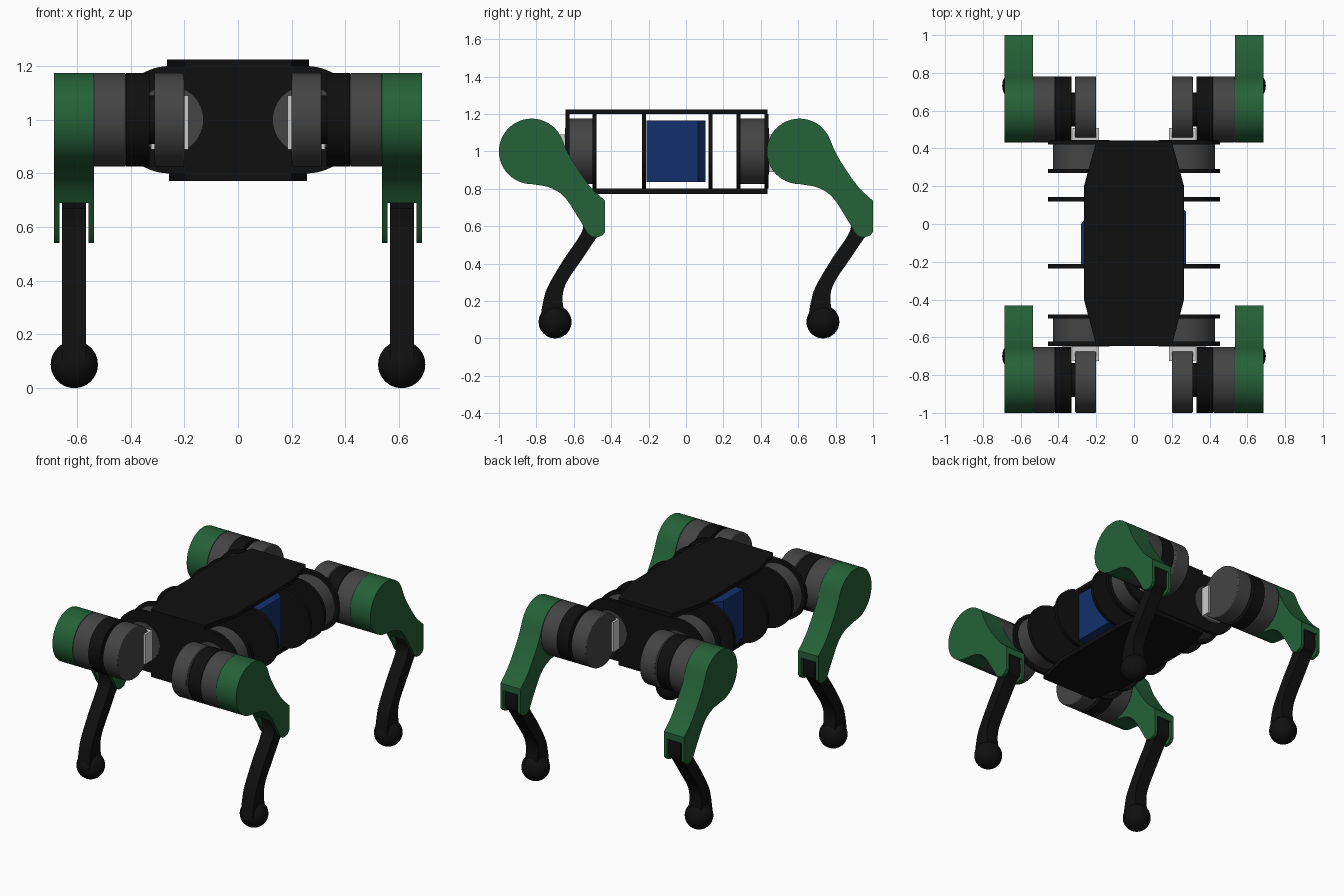
import bpy, bmesh, math
from mathutils import Vector

cube = bpy.data.objects.get("Cube")
if cube:
    bpy.data.objects.remove(cube, do_unlink=True)


def material(name, rgb):
    m = bpy.data.materials.new(name)
    m.use_nodes = True
    m.diffuse_color = (*rgb, 1)
    m.node_tree.nodes["Principled BSDF"].inputs["Base Color"].default_value = (*rgb, 1)
    return m


BLACK = material("black", (0.005, 0.005, 0.005))
GRAY = material("dark gray", (0.058, 0.058, 0.058))
GREEN = material("green", (0.018, 0.12, 0.04))
BLUE = material("blue", (0.006, 0.03, 0.15))
SILVER = material("light gray", (0.6, 0.6, 0.6))


def finish(name, bm, mat, smooth=True):
    bmesh.ops.recalc_face_normals(bm, faces=bm.faces)
    mesh = bpy.data.meshes.new(name)
    bm.to_mesh(mesh)
    bm.free()
    mesh.materials.append(mat)
    ob = bpy.data.objects.new(name, mesh)
    bpy.context.collection.objects.link(ob)
    if smooth:
        bpy.ops.object.select_all(action='DESELECT')
        ob.select_set(True)
        bpy.context.view_layer.objects.active = ob
        bpy.ops.object.shade_smooth_by_angle(angle=math.radians(30))
    return ob


def prism(name, points, axis, a, b, mat, cut_below=None):
    """Extrude a 2D outline along an axis from a to b."""
    place = {'x': lambda u, v: (a, u, v), 'y': lambda u, v: (u, a, v),
             'z': lambda u, v: (u, v, a)}[axis]
    bm = bmesh.new()
    face = bm.faces.new([bm.verts.new(place(u, v)) for u, v in points])
    new = bmesh.ops.extrude_face_region(bm, geom=[face])["geom"]
    step = Vector([(b - a) * (k == axis) for k in "xyz"])
    bmesh.ops.translate(bm, vec=step, verts=[g for g in new if isinstance(g, bmesh.types.BMVert)])
    if cut_below is not None:
        cut = bmesh.ops.bisect_plane(bm, geom=bm.verts[:] + bm.edges[:] + bm.faces[:],
                                     plane_co=(0, 0, cut_below), plane_no=(0, 0, 1), clear_inner=True)
        edges = [g for g in cut["geom_cut"] if isinstance(g, bmesh.types.BMEdge)]
        bmesh.ops.holes_fill(bm, edges=edges)
    return finish(name, bm, mat)


def arc(cu, cv, r, start, end, n=32):
    angles = [math.radians(start + (end - start) * i / n) for i in range(n + 1)]
    return [(cu + r * math.cos(t), cv + r * math.sin(t)) for t in angles]


def disc(name, cu, cv, r, axis, a, b, mat):
    return prism(name, arc(cu, cv, r, 0, 360, 48)[:-1], axis, a, b, mat)


def box(name, x, y, z, mat):
    return prism(name, [(x[0], y[0]), (x[1], y[0]), (x[1], y[1]), (x[0], y[1])], 'z', *z, mat)


def smooth_path(points, n=6):
    """Catmull-Rom curve through the points."""
    p = [Vector(q) for q in points]
    p = [2 * p[0] - p[1]] + p + [2 * p[-1] - p[-2]]
    out = []
    for i in range(1, len(p) - 2):
        a, b, c, d = p[i - 1:i + 3]
        for k in range(n):
            t = k / n
            out.append(tuple(0.5 * (2 * b + (c - a) * t + (2 * a - 5 * b + 4 * c - d) * t * t
                                    + (3 * b - a - 3 * c + d) * t ** 3)))
    return out + [tuple(p[-2])]


# Body frame: round-ended bulkheads between a top and a bottom plate
MOTOR_X, HIP_Z = 0.255, 1.0
bulkhead = arc(MOTOR_X, HIP_Z, 0.2, -90, 90) + arc(-MOTOR_X, HIP_Z, 0.2, 90, 270)
for i, y in enumerate((-0.645, -0.5, -0.235, 0.12, 0.27, 0.42)):
    prism(f"bulkhead_{i + 1}", bulkhead, 'y', y, y + 0.022, BLACK)


def deck(name, w, z0, z1):
    right = [(0.2, -0.645), (w, -0.4), (w, 0.2), (0.2, 0.437)]
    prism(name, right + [(-x, y) for x, y in reversed(right)], 'z', z0, z1, BLACK)


deck("top_plate", 0.265, 1.2, 1.225)
deck("bottom_plate", 0.258, 0.772, 0.8)

# Battery with clipped rear corners
prism("battery", [(0.275, -0.212), (0.275, 0.065), (0.23, 0.105), (-0.2, 0.105),
                  (-0.28, 0), (-0.28, -0.212)], 'z', 0.835, 1.165, BLUE)


def leg(end, side, hy, sgn):
    """One leg; hy is the hip position and sgn points outward along y."""
    tag = f"{end}_{side}"
    s = 1 if side == "left" else -1

    # Hip motor between the two end bulkheads, with its cover disc
    y0, y1 = (-0.625, -0.5) if sgn < 0 else (0.29, 0.42)
    disc("roll_motor_" + tag, s * MOTOR_X, HIP_Z, 0.175, 'y', y0, y1, GRAY)
    cover = -0.648 if sgn < 0 else 0.445
    disc("motor_cover_" + tag, s * MOTOR_X, HIP_Z, 0.125, 'y', cover, cover - sgn * 0.02, GRAY)

    # Bracket joining body and leg
    ends = sorted((cover, hy - sgn * 0.1))
    box("hip_bracket_" + tag, sorted((s * 0.185, s * 0.325)), ends, (0.89, 1.09), SILVER)

    # Motors stacked along the hip axis
    for name, r, a, b, mat in (("inner_motor_", 0.175, 0.2, 0.312, GRAY),
                               ("hip_axle_", 0.09, 0.312, 0.33, BLACK),
                               ("motor_ring_", 0.175, 0.33, 0.418, BLACK),
                               ("outer_motor_", 0.175, 0.418, 0.537, GRAY)):
        ob = disc(name + tag, hy, HIP_Z, r, 'x', s * a, s * b, mat)
        if mat == GRAY:
            bev = ob.modifiers.new("soft_edge", 'BEVEL')
            bev.width, bev.segments = 0.006, 2
            bev.limit_method = 'ANGLE'

    # Thigh: two cheek plates and a core that stops above the knee slot
    underside = smooth_path([(0, -0.175), (0.1, -0.195), (0.18, -0.25), (0.265, -0.38)])
    knee = [(0.295, -0.435), (0.32, -0.457), (0.35, -0.46), (0.378, -0.45), (0.393, -0.43), (0.393, -0.265)]
    upper = smooth_path([(0.393, -0.265), (0.31, -0.185), (0.23, -0.07), (0.19, 0), (0.164, 0.061)])
    outline = underside + knee[:-1] + upper[:-1] + arc(0, 0, 0.175, 20, 268)
    outline = [(hy + y, HIP_Z + z) for y, z in outline]
    for name, a, b, cut in (("thigh_inner_cheek_", 0.536, 0.557, None),
                            ("thigh_core_", 0.557, 0.665, 0.69),
                            ("thigh_outer_cheek_", 0.665, 0.686, None)):
        prism(name + tag, outline, 'x', s * a, s * b, GREEN, cut)

    # Curved shin and ball foot
    front = smooth_path([(0.265, -0.33), (0.27, -0.425), (0.17, -0.58), (0.088, -0.72),
                         (0.062, -0.8), (0.045, -0.9)])
    back = smooth_path([(0.175, -0.87), (0.165, -0.78), (0.187, -0.7), (0.27, -0.575),
                        (0.352, -0.455), (0.385, -0.42), (0.385, -0.31)])
    prism("shin_" + tag, [(hy + y, HIP_Z + z) for y, z in front + back],
          'x', s * 0.566, s * 0.655, BLACK)
    bm = bmesh.new()
    bmesh.ops.create_uvsphere(bm, u_segments=32, v_segments=20, radius=0.088)
    bmesh.ops.translate(bm, verts=bm.verts, vec=(s * 0.61, hy + 0.125, 0.088))
    finish("foot_" + tag, bm, BLACK)


for side in ("left", "right"):
    leg("front", side, -0.825, -1)
    leg("rear", side, 0.607, 1)
